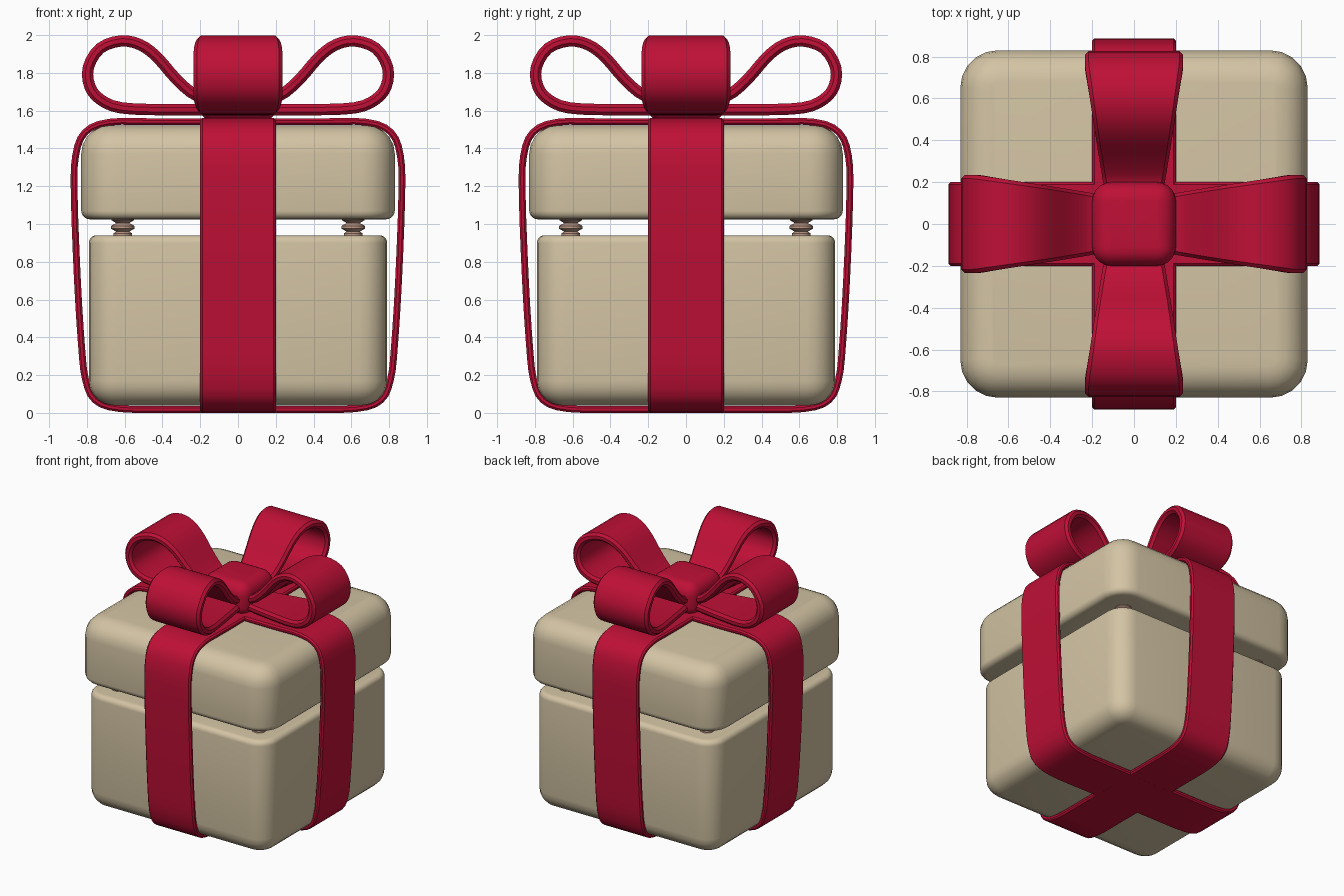
import bpy, bmesh, math
from mathutils import Vector, Matrix

if "Cube" in bpy.data.objects:
    bpy.data.objects.remove(bpy.data.objects["Cube"], do_unlink=True)


def material(name, rgb):
    m = bpy.data.materials.new(name)
    m.use_nodes = True
    m.diffuse_color = (*rgb, 1)
    m.node_tree.nodes["Principled BSDF"].inputs["Base Color"].default_value = (*rgb, 1)
    return m


paper = material("beige paper", (0.65, 0.55, 0.37))
satin = material("red satin", (0.52, 0.005, 0.037))
copper = material("pale copper", (0.52, 0.32, 0.24))


def finish(bm, name, mat):
    bmesh.ops.recalc_face_normals(bm, faces=bm.faces)
    mesh = bpy.data.meshes.new(name)
    bm.to_mesh(mesh)
    bm.free()
    mesh.materials.append(mat)
    ob = bpy.data.objects.new(name, mesh)
    bpy.context.collection.objects.link(ob)
    bpy.ops.object.select_all(action="DESELECT")
    ob.select_set(True)
    bpy.context.view_layer.objects.active = ob
    bpy.ops.object.shade_smooth_by_angle(angle=math.radians(40))
    return ob


def rounded_box(name, half, z0, z1, corner, top, bottom, mat):
    """Box with separate radii for upright, top and bottom edges."""
    bm = bmesh.new()
    bmesh.ops.create_cube(bm, size=1)
    for v in bm.verts:
        v.co = (v.co.x * 2 * half, v.co.y * 2 * half, z1 if v.co.z > 0 else z0)

    def bevel(radius, test):
        edges = [e for e in bm.edges if test(*[v.co.z for v in e.verts])]
        bmesh.ops.bevel(bm, geom=edges, offset=radius, segments=5, profile=0.5,
                        affect="EDGES", clamp_overlap=False)

    bevel(corner, lambda a, b: abs(a - b) > 0.01)
    bevel(top, lambda a, b: min(a, b) > z1 - 1e-4)
    bevel(bottom, lambda a, b: max(a, b) < z0 + 1e-4)
    return finish(bm, name, mat)


def smooth_path(pts, closed, steps=3):
    """Catmull-Rom curve through the points."""
    n, out = len(pts), []
    get = lambda i: pts[i % n] if closed else pts[max(0, min(n - 1, i))]
    for i in range(n if closed else n - 1):
        a, b, c, d = (get(i + k) for k in (-1, 0, 1, 2))
        for s in range(steps):
            t = s / steps
            out.append(0.5 * (2 * b + (c - a) * t + (2 * a - 5 * b + 4 * c - d) * t ** 2
                              + (3 * b - a - 3 * c + d) * t ** 3))
    return out if closed else out + [pts[-1]]


def ribbon(name, pts, width, thick, closed, turn):
    """Sweep a soft-edged strip along an x-z path, then turn it about z."""
    path = smooth_path([Vector(p) for p in pts], closed)
    n = len(path)
    bm, rings = bmesh.new(), []
    for i, p in enumerate(path):
        nxt = path[(i + 1) % n] if closed else path[min(i + 1, n - 1)]
        prv = path[i - 1] if closed else path[max(i - 1, 0)]
        tan = (nxt - prv).normalized()
        side = Vector((-tan.y, tan.x))
        w, c = width(p.x), thick * 0.6
        section = [(w, thick - c), (w - c, thick), (c - w, thick), (-w, thick - c),
                   (-w, c - thick), (c - w, -thick), (w - c, -thick), (w, c - thick)]
        rings.append([bm.verts.new((p.x + side.x * t, y, p.y + side.y * t))
                      for y, t in section])
    for i in range(n if closed else n - 1):
        a, b = rings[i], rings[(i + 1) % n]
        for k in range(8):
            j = (k + 1) % 8
            bm.faces.new((a[k], a[j], b[j], b[k]))
    if not closed:
        bm.faces.new(rings[0])
        bm.faces.new(rings[-1])
    bm.transform(Matrix.Rotation(turn, 4, "Z"))
    return finish(bm, name, satin)


# Box and lid
rounded_box("box_body", 0.79, 0.04, 0.94, 0.15, 0.04, 0.13, paper)
rounded_box("box_lid", 0.83, 1.025, 1.522, 0.18, 0.15, 0.045, paper)

# Spool-shaped pegs holding the lid above the body
peg_profile = [(0.05, 0.92), (0.05, 0.95), (0.035, 0.96), (0.062, 0.975),
               (0.062, 0.99), (0.035, 1.005), (0.06, 1.02), (0.06, 1.04)]
for x in (-0.61, 0.61):
    for y in (-0.61, 0.61):
        bm = bmesh.new()
        rings = [[bm.verts.new((x + r * math.cos(k * math.pi / 6),
                                y + r * math.sin(k * math.pi / 6), z)) for k in range(12)]
                 for r, z in peg_profile]
        for a, b in zip(rings, rings[1:]):
            for k in range(12):
                bm.faces.new((a[k], a[k - 1], b[k - 1], b[k]))
        bm.faces.new(rings[0])
        bm.faces.new(rings[-1])
        finish(bm, f"{'left' if x > 0 else 'right'}_{'back' if y > 0 else 'front'}_peg", copper)

# Two bands wrapped around the whole box
half_band = [(0.4, 1.541), (0.68, 1.539), (0.81, 1.485), (0.86, 1.36), (0.867, 1.15),
             (0.85, 0.7), (0.828, 0.35), (0.808, 0.18), (0.757, 0.068), (0.62, 0.022),
             (0.3, 0.018)]
band = half_band + [(-x, z) for x, z in reversed(half_band)]
for name, turn in (("side_to_side_band", 0), ("front_to_back_band", math.pi / 2)):
    ribbon(name, band, lambda x: 0.2, 0.018, True, turn)

# Four bow loops
loop = [(0.08, 1.67), (0.21, 1.675), (0.32, 1.76), (0.43, 1.885), (0.52, 1.95),
        (0.62, 1.969), (0.73, 1.93), (0.792, 1.83), (0.785, 1.73), (0.73, 1.66),
        (0.62, 1.615), (0.4, 1.605), (0.2, 1.605), (0.08, 1.61)]
for i, side in enumerate(("left", "back", "right", "front")):
    ribbon(side + "_bow_loop", loop, lambda x: min(0.235, 0.115 + 0.16 * x),
           0.03, False, i * math.pi / 2)

# Knot
rounded_box("bow_knot", 0.2, 1.55, 1.79, 0.09, 0.085, 0.06, satin)
